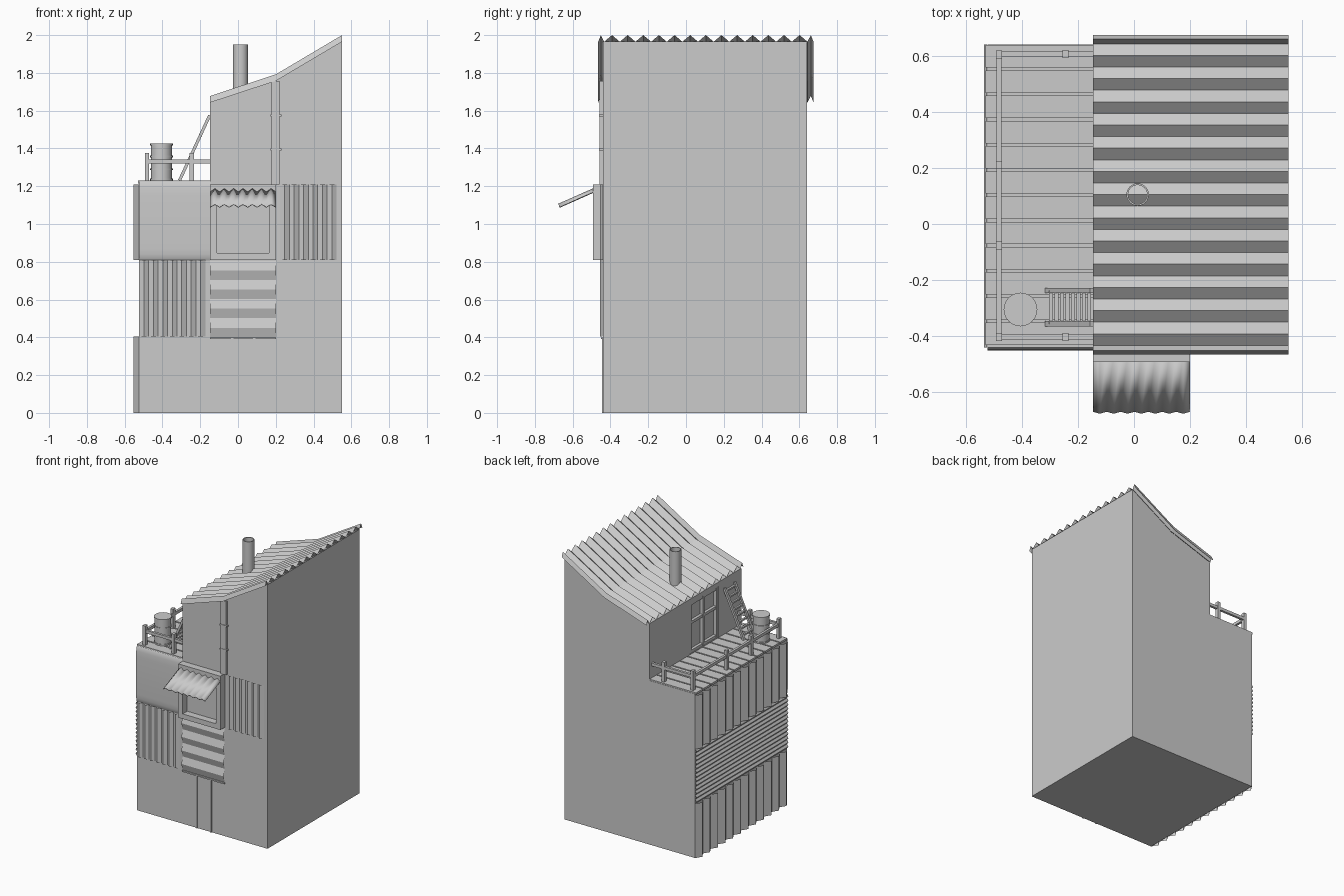
import bpy, math
from mathutils import Vector as V

if "Cube" in bpy.data.objects:
    bpy.data.objects.remove(bpy.data.objects["Cube"])


def mesh(name, verts, faces, smooth=False):
    me = bpy.data.meshes.new(name)
    me.from_pydata([tuple(v) for v in verts], [], faces)
    me.update()
    ob = bpy.data.objects.new(name, me)
    bpy.context.collection.objects.link(ob)
    if smooth:
        for p in me.polygons:
            p.use_smooth = True
    return ob


def box(name, x0, x1, y0, y1, z0, z1):
    v = [(x, y, z) for x in (x0, x1) for y in (y0, y1) for z in (z0, z1)]
    return mesh(name, v, [(0, 1, 3, 2), (4, 6, 7, 5), (0, 4, 5, 1),
                          (2, 3, 7, 6), (0, 2, 6, 4), (1, 5, 7, 3)])


def sheet(name, ts, rows, u, w, smooth=False):
    """Zigzag sheet: steps ts along u, alternate points raised by w, swept through rows."""
    u, w, n = V(u), V(w), len(ts)
    verts = [V(r) + u * t + w * (i % 2) for r in rows for i, t in enumerate(ts)]
    flip = u.cross(V(rows[1]) - V(rows[0])).dot(w) < 0
    faces = []
    for r in range(len(rows) - 1):
        for i in range(n - 1):
            f = (r * n + i, r * n + i + 1, (r + 1) * n + i + 1, (r + 1) * n + i)
            faces.append(f[::-1] if flip else f)
    return mesh(name, verts, faces, smooth)


def steps(length, half_waves):
    return [length * i / half_waves for i in range(half_waves + 1)]


def cylinder(name, x, y, r, z0, z1, sides=24):
    bpy.ops.mesh.primitive_cylinder_add(vertices=sides, radius=r, depth=z1 - z0,
                                        location=(x, y, (z0 + z1) / 2))
    ob = bpy.context.object
    ob.name = name
    bpy.ops.object.shade_smooth_by_angle()
    return ob


def beam(name, a, b, wy, wt):
    """Square bar between two points, wide along y."""
    a, b = V(a), V(b)
    ob = box(name, -wt / 2, wt / 2, -wy / 2, wy / 2, 0, (b - a).length)
    ob.location = a
    ob.rotation_euler = (0, math.atan2(b.x - a.x, b.z - a.z), 0)
    return ob


XL, XM, XC, XR = -0.523, -0.147, 0.2, 0.551
YF, YB = -0.44, 0.64

# House body: stepped profile extruded front to back
prof = [(XL, 0), (XR, 0), (XR, 1.965), (XC, 1.757), (XM, 1.643), (XM, 1.22), (XL, 1.22)]
n = len(prof)
body = mesh("house_body", [(x, y, z) for y in (YF, YB) for x, z in prof],
            [tuple(range(n)), tuple(range(2 * n - 1, n - 1, -1))] +
            [(i, i + n, (i + 1) % n + n, (i + 1) % n) for i in range(n)])

# Recessed terrace door with glazing bars
cut = box("door_cutter", XM - 0.05, XM + 0.025, -0.17, 0.165, 1.235, 1.61)
cut.hide_render = True
cut.hide_viewport = True
mod = body.modifiers.new("door_recess", "BOOLEAN")
mod.operation, mod.object, mod.solver = "DIFFERENCE", cut, "EXACT"
for i, y in enumerate((-0.17, -0.012, 0.145)):
    box(f"door_stile_{i}", XM + 0.002, XM + 0.026, y, y + 0.02, 1.235, 1.61)
for i, z in enumerate((1.235, 1.45, 1.59)):
    box(f"door_rail_{i}", XM + 0.004, XM + 0.026, -0.17, 0.165, z, z + 0.02)

# Corrugated roof with narrow folded edges
ts = [0, 0.014] + [0.032 + t for t in steps(1.076, 26)] + [1.126, 1.14]
sheet("roof", ts, [(XM, -0.465, 1.643), (XC, -0.465, 1.757), (XR, -0.465, 1.965)],
      (0, 1, 0), (0, 0, 0.035))

# Chimney pipe, open at the top
chim = cylinder("chimney", 0.013, 0.105, 0.04, 1.68, 1.95)
me = chim.data
import bmesh
bm = bmesh.new()
bm.from_mesh(me)
bmesh.ops.delete(bm, geom=[f for f in bm.faces if abs(f.normal.z) > 0.9], context="FACES")
bm.to_mesh(me)
bm.free()
chim.modifiers.new("wall", "SOLIDIFY").thickness = 0.006

# Terrace planks
for i in range(12):
    y = -0.432 + i * 0.09
    box(f"deck_plank_{i}", -0.53, XM, y, y + 0.08, 1.215, 1.23)

# Terrace railing
for i, (x, y) in enumerate([(-0.482, 0.605), (-0.482, 0.21), (-0.482, -0.077), (-0.482, -0.403),
                            (-0.245, 0.607), (-0.245, -0.403)]):
    box(f"rail_post_{i}", x - 0.011, x + 0.011, y - 0.014, y + 0.014, 1.22, 1.375)
box("rail_side", -0.491, -0.473, -0.403, 0.605, 1.32, 1.342)
for name, y in (("rail_front", -0.403), ("rail_back", 0.607)):
    box(name, -0.482, XM, y - 0.009, y + 0.009, 1.32, 1.342)

# Barrel with hoops
cylinder("barrel", -0.405, -0.305, 0.056, 1.23, 1.422)
for i, z in enumerate((1.235, 1.29, 1.357, 1.42)):
    cylinder(f"barrel_hoop_{i}", -0.405, -0.305, 0.06, z - 0.005, z + 0.005)

# Leaning ladder
a, b = V((-0.31, 0, 1.23)), V((-0.15, 0, 1.575))
for i, y in enumerate((-0.238, -0.356)):
    beam(f"ladder_rail_{i}", a + V((0, y, 0)), b + V((0, y, 0)), 0.018, 0.016)
for i in range(8):
    p = a.lerp(b, (i + 0.7) / 8.2)
    box(f"ladder_rung_{i}", p.x - 0.007, p.x + 0.007, -0.356, -0.238, p.z - 0.006, p.z + 0.006)

# Left side cladding: vertical, horizontal, vertical bands
for name, z0, z1 in (("left_cladding_low", 0, 0.405), ("left_cladding_high", 0.81, 1.21)):
    sheet(name, steps(YB - YF, 24), [(XL - 0.001, YF, z0), (XL - 0.001, YF, z1)],
          (0, 1, 0), (-0.028, 0, 0))
sheet("left_cladding_mid", steps(0.405, 26), [(XL - 0.001, YF, 0.405), (XL - 0.001, YB, 0.405)],
      (0, 0, 1), (-0.011, 0, 0))

# Front corrugated panels
sheet("front_panel_left", steps(0.35, 14), [(XL, YF - 0.001, 0.405), (XL, YF - 0.001, 0.81)],
      (1, 0, 0), (0, -0.014, 0))
sheet("front_panel_right", steps(0.3, 12), [(0.222, YF - 0.001, 0.81), (0.222, YF - 0.001, 1.21)],
      (1, 0, 0), (0, -0.014, 0))

# Soft bulging panel, upper left of the front
pr = [(-0.44, 1.226), (-0.446, 1.215), (-0.45, 1.19), (-0.452, 1.15),
      (-0.452, 0.87), (-0.45, 0.84), (-0.446, 0.82), (-0.44, 0.808)]
m = len(pr)
mesh("front_soft_panel", [(x, y, z) for x in (XL, XM) for y, z in pr],
     [(i, i + 1, i + 1 + m, i + m) for i in range(m - 1)], smooth=True)

# Window frame and corrugated awning
box("window_left", XM, -0.11, -0.493, YF, 0.81, 1.21)
box("window_right", 0.165, XC, -0.493, YF, 0.81, 1.21)
box("window_sill", -0.11, 0.165, -0.493, YF, 0.81, 0.847)
box("window_head", -0.11, 0.165, -0.493, YF, 1.173, 1.21)
aw = sheet("awning", steps(XC - XM, 14), [(XM, -0.455, 1.187), (XM, -0.67, 1.092)],
           (1, 0, 0), (0, -0.007, 0.015), smooth=True)
aw.modifiers.new("thickness", "SOLIDIFY").thickness = 0.006

# Shutter ridges below the window and door battens under them
sheet("shutter", steps(0.405, 8), [(XM, YF - 0.001, 0.4), (XC, YF - 0.001, 0.4)],
      (0, 0, 1), (0, -0.015, 0))
box("shutter_base", XM, XC, -0.45, YF, 0.39, 0.4)
for i, x in enumerate((-0.036, 0.08)):
    box(f"door_batten_{i}", x, x + 0.012, -0.446, YF, 0, 0.39)

# Downpipe with brackets
box("downpipe", 0.178, 0.22, -0.458, YF, 1.21, 1.757)
for i, z in enumerate((1.395, 1.575)):
    box(f"downpipe_bracket_{i}", 0.172, 0.23, -0.461, YF, z - 0.005, z + 0.005)
